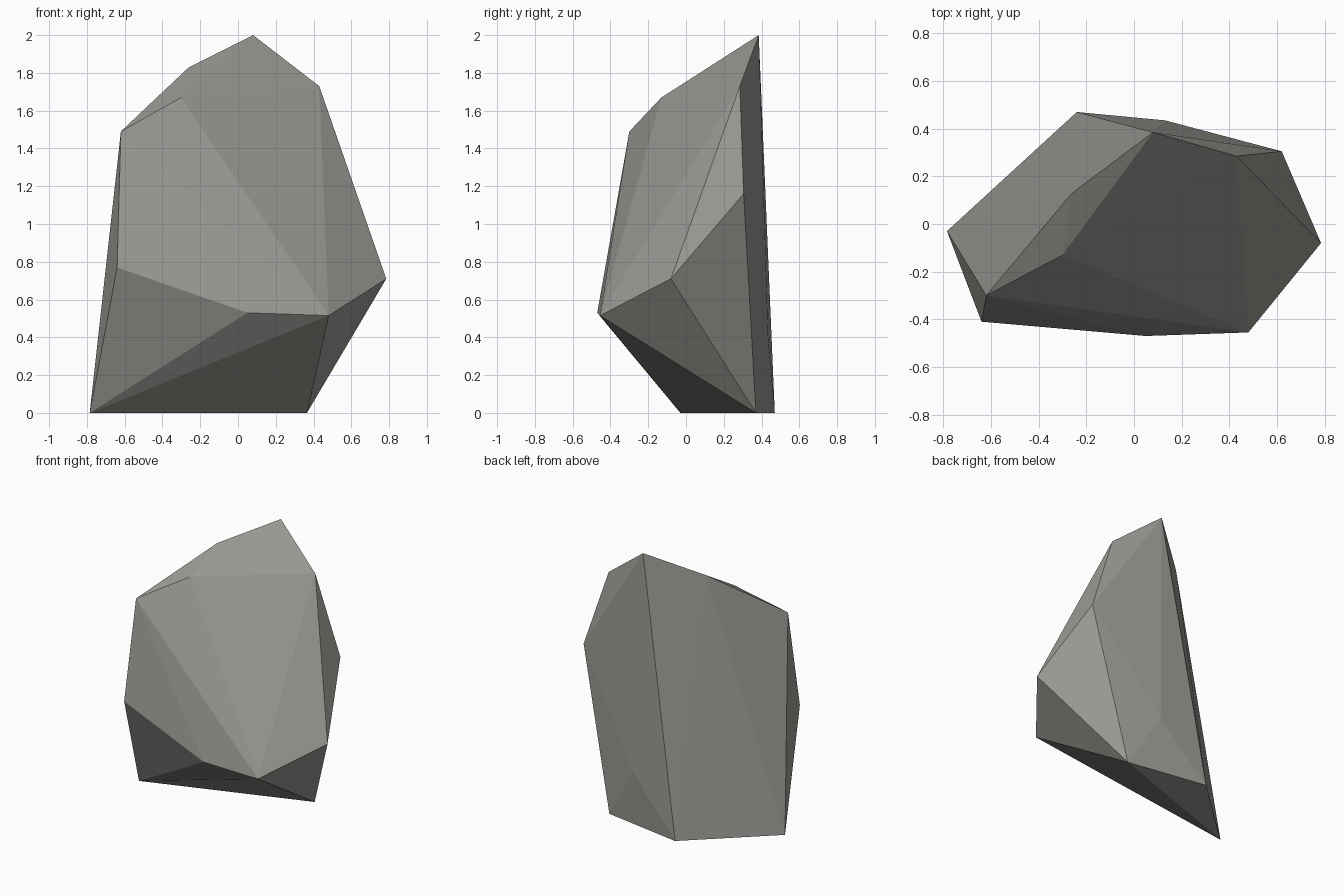
import bpy
import bmesh

default = bpy.data.objects.get("Cube")
if default:
    bpy.data.objects.remove(default, do_unlink=True)

# Stone colour
stone = bpy.data.materials.new("warm grey stone")
stone.use_nodes = True
colour = (0.32, 0.32, 0.295, 1)
stone.diffuse_color = colour
stone.node_tree.nodes["Principled BSDF"].inputs["Base Color"].default_value = colour

# Corners of the boulder, grouped by where they sit
base = [(-0.785, -0.03, 0), (0.365, 0.37, 0), (-0.24, 0.47, 0)]
belly = [(-0.64, -0.41, 0.77), (0.05, -0.47, 0.53), (0.48, -0.455, 0.515),
         (0.785, -0.08, 0.71)]
back = [(0.62, 0.305, 1.16), (0.13, 0.435, 0.4)]
crown = [(0.08, 0.385, 2), (-0.26, 0.13, 1.83), (-0.30, -0.13, 1.67),
         (-0.62, -0.30, 1.49), (0.43, 0.285, 1.73)]

# Faceted boulder: the convex skin stretched over its corners
bm = bmesh.new()
for corner in base + belly + back + crown:
    bm.verts.new(corner)
bmesh.ops.convex_hull(bm, input=bm.verts)
bmesh.ops.recalc_face_normals(bm, faces=bm.faces)
mesh = bpy.data.meshes.new("boulder")
bm.to_mesh(mesh)
bm.free()
mesh.materials.append(stone)
boulder = bpy.data.objects.new("boulder", mesh)
bpy.context.collection.objects.link(boulder)
